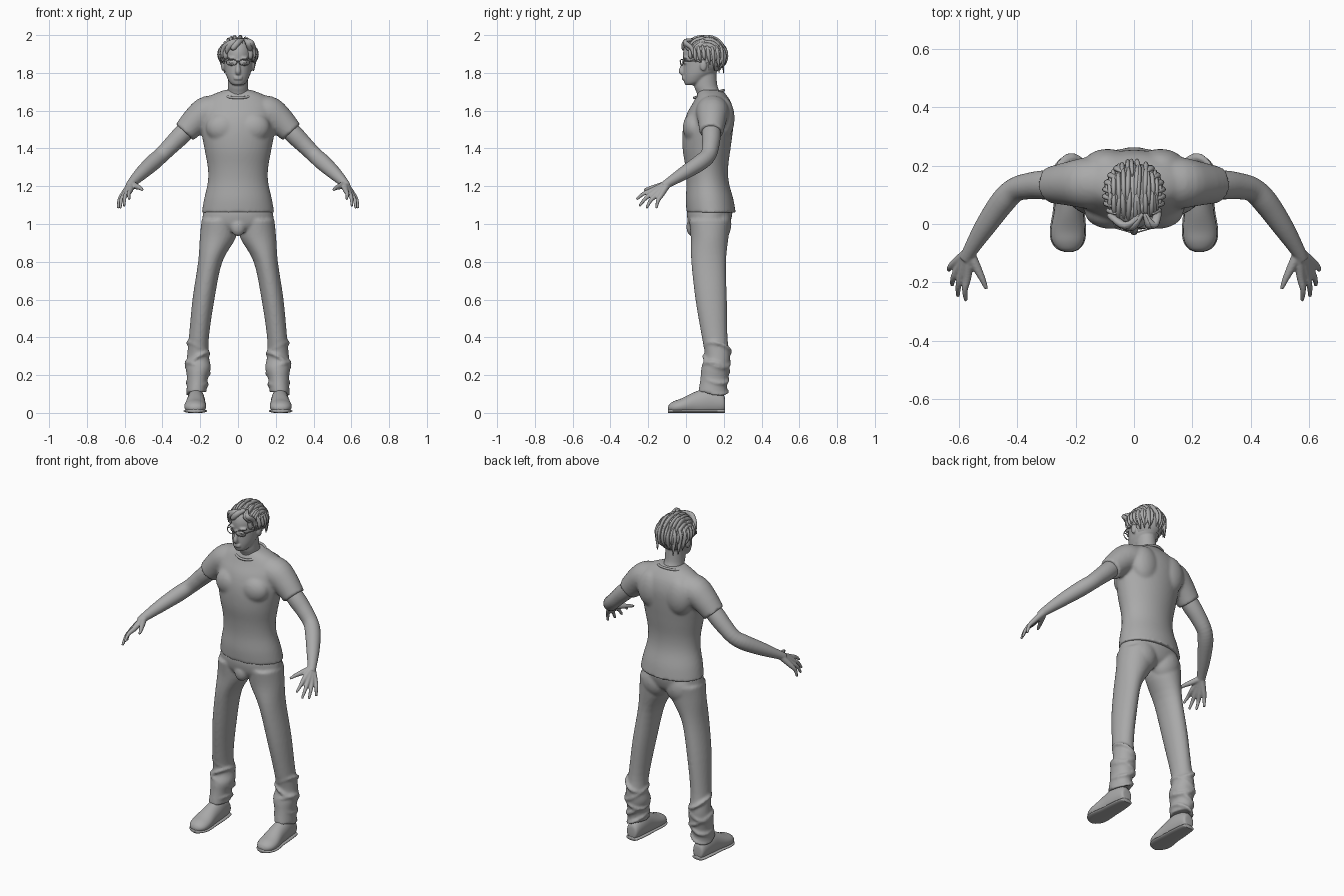
import bpy, bmesh, math, random
from mathutils import Vector, Matrix

random.seed(4)
cube = bpy.data.objects.get("Cube")
if cube:
    bpy.data.objects.remove(cube)

grey = bpy.data.materials.new("plain_grey")
grey.use_nodes = True
grey.diffuse_color = (0.4, 0.4, 0.4, 1)
grey.node_tree.nodes["Principled BSDF"].inputs["Base Color"].default_value = (0.4, 0.4, 0.4, 1)
X, Y, Z = Vector((1, 0, 0)), Vector((0, 1, 0)), Vector((0, 0, 1))
TAU = math.tau


def skin(bm, rings, closed=False):
    """Bridge rings of points with quads, capping the ends unless closed."""
    loops = [[bm.verts.new(p) for p in ring] for ring in rings]
    n = len(loops[0])
    pairs = list(zip(loops, loops[1:])) + ([(loops[-1], loops[0])] if closed else [])
    for a, b in pairs:
        for i in range(n):
            j = (i + 1) % n
            bm.faces.new((a[i], a[j], b[j], b[i]))
    if not closed:
        bm.faces.new(loops[0])
        bm.faces.new(loops[-1])


def spline(pts, sub):
    """Catmull-Rom through rows of numbers."""
    rows = [Vector(p) for p in pts]
    out = []
    for i in range(len(rows) - 1):
        p0, p1, p2 = rows[max(i - 1, 0)], rows[i], rows[i + 1]
        p3 = rows[min(i + 2, len(rows) - 1)]
        for k in range(sub):
            t = k / sub
            out.append(p1 + (p2 - p0) * (t / 2)
                       + (p0 * 2 - p1 * 5 + p2 * 4 - p3) * (t * t / 2)
                       + (p1 * 3 - p0 - p2 * 3 + p3) * (t ** 3 / 2))
    return out + [rows[-1]]


def loft(bm, pts, axes=None, ref=Z, s=1, n=24, sub=4, flat=1, floor=-9):
    """Rows are x, y, z, radius (, second radius); rings follow axes or the path."""
    rows = spline(pts, sub)
    rings = []
    for i, row in enumerate(rows):
        c = Vector((row[0] * s, row[1], row[2]))
        if axes:
            u, v = axes
        else:
            d = rows[min(i + 1, len(rows) - 1)] - rows[max(i - 1, 0)]
            t = Vector((d[0] * s, d[1], d[2])).normalized()
            u = t.cross(ref).normalized()
            v = u.cross(t)
        a = max(row[3], 0.001)
        b = max(row[4], 0.001) if len(row) > 4 else a * flat
        ring = [c + u * (a * math.cos(TAU * k / n)) + v * (b * math.sin(TAU * k / n))
                for k in range(n)]
        rings.append([Vector((p.x, p.y, max(p.z, floor))) for p in ring])
    skin(bm, rings)


def hoop(bm, c, u, v, r, n=40):
    """Closed tube round the ellipse spanned by u and v."""
    c, u, v = Vector(c), Vector(u), Vector(v)
    side = u.cross(v).normalized()
    rings = []
    for i in range(n):
        a = TAU * i / n
        o = u * math.cos(a) + v * math.sin(a)
        rings.append([c + o + (o.normalized() * math.cos(TAU * k / 8)
                      + side * math.sin(TAU * k / 8)) * r for k in range(8)])
    skin(bm, rings, True)


def ball(bm, c, r):
    m = Matrix.Translation(c) @ Matrix.Diagonal((*r, 1))
    return bmesh.ops.create_uvsphere(bm, u_segments=32, v_segments=20, radius=1, matrix=m)


def finish(bm, name, voxel=0, smooth=0):
    bmesh.ops.recalc_face_normals(bm, faces=bm.faces)
    me = bpy.data.meshes.new(name)
    bm.to_mesh(me)
    bm.free()
    me.materials.append(grey)
    for p in me.polygons:
        p.use_smooth = True
    ob = bpy.data.objects.new(name, me)
    bpy.context.collection.objects.link(ob)
    if voxel:
        rm = ob.modifiers.new("blend", "REMESH")
        rm.mode, rm.voxel_size, rm.use_smooth_shade = "VOXEL", voxel, True
        sm = ob.modifiers.new("soften", "SMOOTH")
        sm.factor, sm.iterations = 0.5, smooth


# Shirt: trunk, chest, shoulder blades and sleeves blended together
bm = bmesh.new()
loft(bm, [(0, .133, 1.06, .192, .13), (0, .125, 1.13, .18, .126), (0, .115, 1.22, .16, .112),
          (0, .11, 1.3, .16, .113), (0, .109, 1.4, .178, .127), (0, .116, 1.5, .196, .133),
          (0, .128, 1.58, .2, .125), (0, .138, 1.64, .19, .102), (0, .136, 1.68, .145, .08),
          (0, .13, 1.71, .07, .06)], (X, Y), n=48)
for s in (1, -1):
    ball(bm, (.08 * s, .045, 1.51), (.09, .062, .08))
    ball(bm, (.09 * s, .2, 1.56), (.085, .057, .11))
    loft(bm, [(.08, .14, 1.59, .088), (.16, .14, 1.59, .088), (.22, .138, 1.55, .076),
              (.283, .134, 1.485, .063)], s=s)
finish(bm, "shirt", .009, 5)

bm = bmesh.new()
hoop(bm, (0, .122, 1.688), (.083, 0, 0), (0, .079, .02), .007)
finish(bm, "collar")

# Trousers: hips, seat and legs with bunched folds at the ankles
bm = bmesh.new()
loft(bm, [(0, .128, 1.1, .172, .115), (0, .125, 1.05, .186, .12), (0, .122, .99, .185, .105),
          (0, .122, .955, .13, .07)], (X, Y), n=48)
ball(bm, (0, .032, .985), (.04, .03, .05))
for s in (1, -1):
    ball(bm, (.08 * s, .165, 1.0), (.09, .075, .1))
    loft(bm, [(.1, .125, 1.02, .093, .108), (.106, .125, .93, .096, .1), (.147, .12, .8, .064, .092),
              (.183, .133, .6, .058, .083), (.207, .152, .4, .053, .068),
              (.212, .167, .3, .058, .066), (.21, .156, .24, .066, .074),
              (.215, .148, .18, .055, .072), (.22, .14, .11, .053, .075)], (X, Y), s=s, n=32)
    for z, tilt, size in ((.34, .03, .052), (.28, -.035, .06), (.235, .03, .062),
                          (.19, -.03, .055), (.125, -.025, .052)):
        hoop(bm, (.214 * s, .15 + (z - .12) * .08, z), (size, 0, tilt * s), (0, .068, -abs(tilt) / 2), .009)
finish(bm, "trousers", .008, 4)

# Shoes with thin soles
for s, side in ((1, "left"), (-1, "right")):
    bm = bmesh.new()
    foot = [(.222, .207, .04, .02, .02), (.222, .195, .05, .036, .05), (.222, .12, .06, .046, .07),
            (.223, .05, .05, .05, .062), (.226, -.02, .036, .058, .042), (.226, -.06, .03, .053, .034),
            (.225, -.085, .027, .035, .022), (.224, -.095, .025, .012, .008)]
    loft(bm, foot, (X, Z), s=s, floor=.006)
    loft(bm, [(x, y, .01, a + .004, .012) for x, y, z, a, b in foot], (X, Z), s=s, floor=0)
    finish(bm, side + "_shoe")

    # Arm, palm and five fingers
    bm = bmesh.new()
    loft(bm, [(.23, .136, 1.54, .048), (.3, .134, 1.47, .05), (.35, .131, 1.42, .046),
              (.405, .118, 1.365, .042), (.45, .075, 1.325, .043), (.51, -.01, 1.27, .036),
              (.56, -.09, 1.22, .025), (.575, -.12, 1.2, .022)], s=s)
    for knuckle, tip in (((.57, -.18, 1.178), (.575, -.262, 1.13)),
                         ((.588, -.172, 1.165), (.602, -.247, 1.095)),
                         ((.602, -.155, 1.155), (.623, -.21, 1.083)),
                         ((.612, -.132, 1.152), (.634, -.157, 1.083))):
        k, t = Vector(knuckle), Vector(tip)
        mid = k.lerp(t, .5) + Vector((.006, -.004, .006))
        loft(bm, [(.563, -.095, 1.215, .02), (*k, .0145), (*mid, .0105), (*t, .007)], s=s, n=12)
    loft(bm, [(.562, -.1, 1.212, .018), (.54, -.145, 1.2, .016), (.518, -.19, 1.19, .011),
              (.505, -.222, 1.18, .007)], s=s, n=12)
    finish(bm, side + "_arm_and_hand", .0045, 3)

# Head and neck with nose, lips, brow, eyes and ears
bm = bmesh.new()
loft(bm, [(0, .022, 1.735, .026, .024), (0, .04, 1.75, .044, .05), (0, .058, 1.78, .06, .072),
          (0, .077, 1.81, .07, .092), (0, .09, 1.86, .077, .104), (0, .091, 1.91, .079, .106),
          (0, .092, 1.95, .068, .092), (0, .092, 1.98, .04, .055)], (X, Y), n=40)
loft(bm, [(0, .135, 1.64, .075, .065), (0, .122, 1.69, .058, .064), (0, .105, 1.73, .054, .062),
          (0, .1, 1.8, .054, .06)], (X, Y))
loft(bm, [(0, -.01, 1.865, .008), (0, -.02, 1.835, .01), (0, -.025, 1.808, .014),
          (0, -.014, 1.796, .012)], ref=X, n=16)
for z in (1.778, 1.768):
    ball(bm, (0, -.012, z), (.024, .01, .0055))
for s in (1, -1):
    ball(bm, (.031 * s, -.003, 1.855), (.016, .013, .009))
    ball(bm, (.033 * s, -.003, 1.878), (.028, .015, .007))
    ball(bm, (.08 * s, .092, 1.84), (.01, .018, .03))
finish(bm, "head", .005, 3)

# Spectacles
bm = bmesh.new()
for s in (1, -1):
    hoop(bm, (.034 * s, -.022, 1.856), (.028, .008 * s, 0) if s > 0 else (.028, -.008, 0), (0, 0, .016), .0025)
    loft(bm, [(.062, -.014, 1.862, .0025), (.078, .03, 1.863, .0025), (.084, .1, 1.855, .0025)], s=s, n=8)
loft(bm, [(-.007, -.03, 1.86, .0025), (0, -.033, 1.862, .0025), (.007, -.03, 1.86, .0025)], n=8)
finish(bm, "spectacles")

# Hair: cap trimmed along the hairline, then overlapping tapered locks
C, R = Vector((0, .1, 1.885)), Vector((.095, .109, .104))
bm = bmesh.new()
ball(bm, C, R)


def below_hairline(f):
    p = f.calc_center_median()
    return p.z < (1.915 if p.y < .03 else 1.865 if p.y < .11 else 1.81)


bmesh.ops.delete(bm, geom=[f for f in bm.faces if below_hairline(f)], context="FACES")
finish(bm, "hair_cap")


def on_scalp(a, t, lift=1.0):
    d = Vector((math.sin(a), -math.cos(a) * math.cos(t), math.cos(a) * math.sin(t)))
    return C + Vector((d.x * R.x, d.y * R.y, d.z * R.z)) * lift


bm = bmesh.new()
for layer, (first, last) in enumerate(((.38, 1.8), (1.2, 2.9), (2.2, 3.75))):
    for i in range(13):
        a = -1.2 + .2 * i + random.uniform(-.06, .06)
        t0, t1 = first + random.uniform(-.1, .2), last + random.uniform(-.15, .15)
        bend = random.uniform(-.12, .12)
        path = []
        for k, r in enumerate((.004, .013, .015, .012, .002)):
            q = k / 4
            p = on_scalp(a + bend * q, t0 + (t1 - t0) * q, .99 + .02 * math.sin(q * math.pi))
            path.append((*p, r))
        loft(bm, path, ref=X, n=10, sub=3, flat=.6)
# Locks over the temples and behind the ears
for s in (1, -1):
    for i in range(8):
        y = .02 + .024 * i
        low = (1.87, 1.855, 1.86, 1.865, 1.84, 1.815, 1.805, 1.8)[i] + random.uniform(-.006, .006)
        w = R.x * math.sqrt(max(0, 1 - ((y - C.y) / R.y) ** 2))
        loft(bm, [(w * .75, y - .01, 1.955, .004), (w * .96, y, 1.92, .014),
                  (w, y + .004, 1.885, .014), (w * .92, y + .012, low, .003)],
             ref=Y, s=s, n=10, sub=3, flat=.7)
# Fringe swept sideways from a parting
for x0, x1, z1 in ((.03, -.085, 1.875), (.02, -.06, 1.9), (.03, -.03, 1.925),
                   (.035, .07, 1.915), (.04, .09, 1.88)):
    xm = (x0 + x1) / 2
    front = -.012 + 6 * x1 * x1
    loft(bm, [(x0, .035, 1.978, .006), (xm, -.005, 1.962, .016), (x1 * .9, front - .006, 1.93, .014),
              (x1, front, z1, .003)], ref=Y, n=10, sub=4, flat=.8)
finish(bm, "hair_locks")
